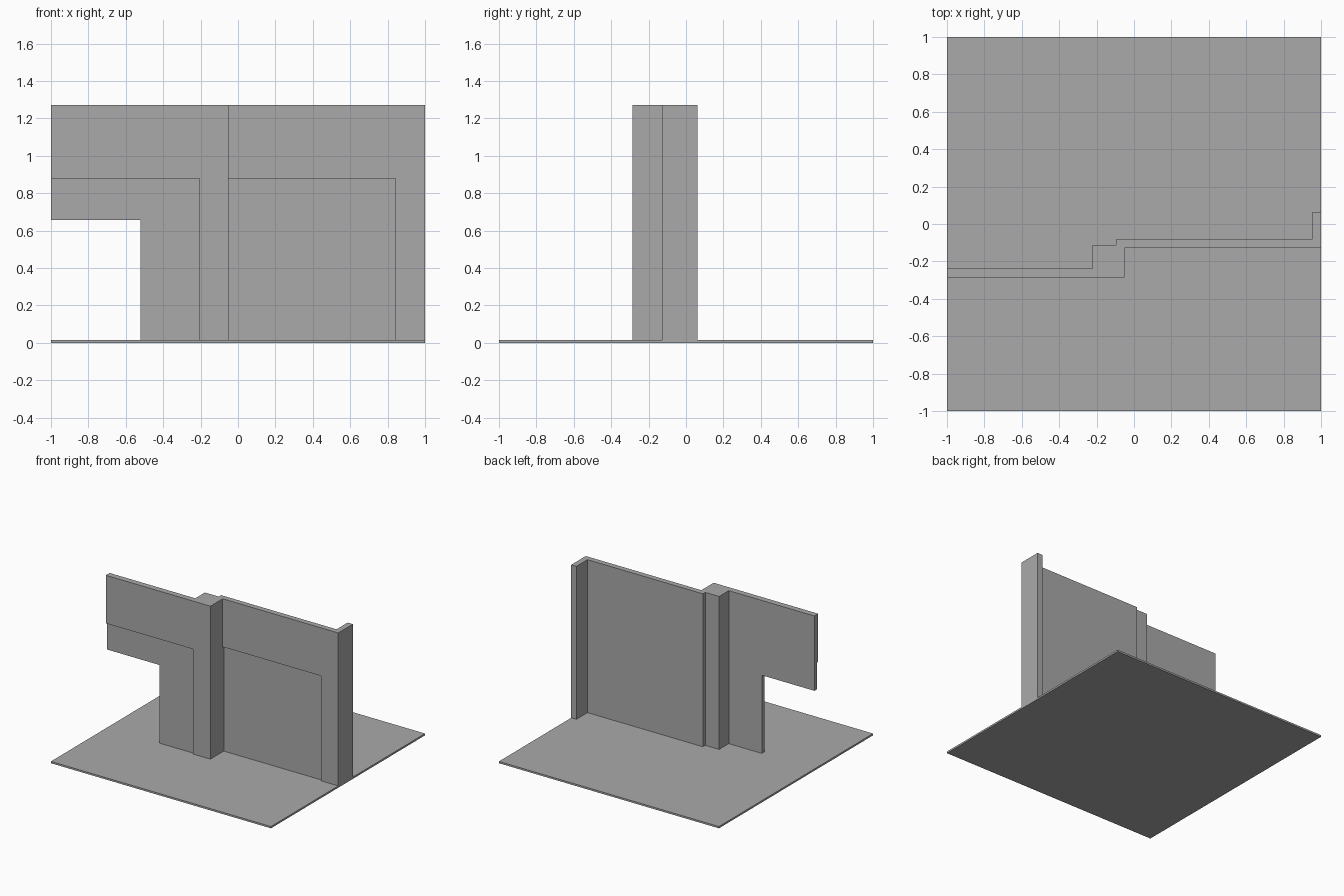
import bpy
import bmesh

if "Cube" in bpy.data.objects:
    bpy.data.objects.remove(bpy.data.objects["Cube"])

grey = bpy.data.materials.new("plain grey")
grey.diffuse_color = (0.4, 0.4, 0.4, 1)
grey.use_nodes = True
grey.node_tree.nodes["Principled BSDF"].inputs["Base Color"].default_value = grey.diffuse_color


def prism(name, outline, z0, z1):
    """Extrude a plan outline (counter-clockwise) from z0 to z1."""
    bm = bmesh.new()
    face = bm.faces.new([bm.verts.new((x, y, z0)) for x, y in outline])
    ext = bmesh.ops.extrude_face_region(bm, geom=[face], use_keep_orig=True)
    for v in ext["geom"]:
        if isinstance(v, bmesh.types.BMVert):
            v.co.z = z1
    bmesh.ops.recalc_face_normals(bm, faces=bm.faces)
    mesh = bpy.data.meshes.new(name)
    bm.to_mesh(mesh)
    bm.free()
    mesh.materials.append(grey)
    obj = bpy.data.objects.new(name, mesh)
    bpy.context.collection.objects.link(obj)
    return obj


def rect(x0, x1, y0, y1):
    return [(x0, y0), (x1, y0), (x1, y1), (x0, y1)]


def cut(obj, outline, z0, z1):
    """Subtract a box from obj and remove the cutter."""
    cutter = prism("cutter", outline, z0, z1)
    cutter.hide_render = True
    mod = obj.modifiers.new("cut", 'BOOLEAN')
    mod.operation = 'DIFFERENCE'
    mod.solver = 'EXACT'
    mod.object = cutter
    bpy.context.view_layer.objects.active = obj
    bpy.ops.object.modifier_apply(modifier=mod.name)
    bpy.data.objects.remove(cutter)


FLOOR, TOP, PANEL = 0.015, 1.272, 0.877

# Floor slab
prism("floor_slab", rect(-1, 1, -1, 1), 0, FLOOR)

# Stepped wall, one plan outline with pier and end return
wall = prism("stepped_wall", [
    (-1, -0.287), (-0.05, -0.287), (-0.05, -0.127), (1, -0.127),
    (1, 0.062), (0.953, 0.062), (0.953, -0.082), (-0.096, -0.082),
    (-0.096, -0.113), (-0.222, -0.113), (-0.222, -0.238), (-1, -0.238),
], FLOOR, TOP)

# Opening at the lower left
cut(wall, rect(-1.2, -0.522, -0.5, 0), -0.2, 0.657)
# Shallow recessed panels on the front
cut(wall, rect(-1.2, -0.207, -0.5, -0.273), -0.2, PANEL)
cut(wall, rect(-0.05, 0.842, -0.5, -0.113), -0.2, PANEL)
